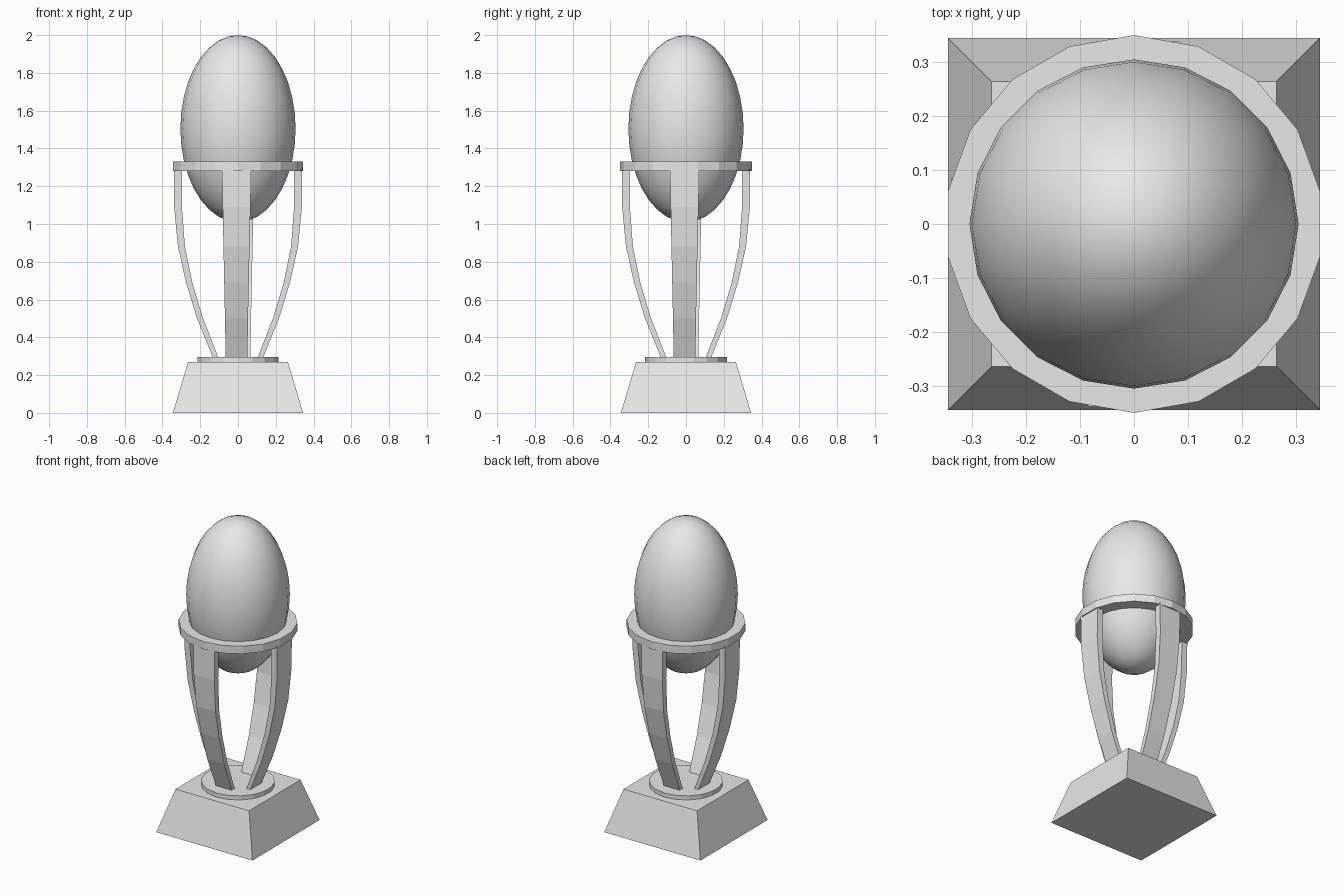
import bpy, bmesh, math
from mathutils import Matrix

if "Cube" in bpy.data.objects:
    bpy.data.objects.remove(bpy.data.objects["Cube"], do_unlink=True)

GREY = (0.8, 0.8, 0.8, 1)
metal = bpy.data.materials.new("pale_grey")
metal.use_nodes = True
metal.diffuse_color = GREY
metal.node_tree.nodes["Principled BSDF"].inputs["Base Color"].default_value = GREY


def finish(name, bm):
    bmesh.ops.recalc_face_normals(bm, faces=bm.faces)
    mesh = bpy.data.meshes.new(name)
    bm.to_mesh(mesh)
    bm.free()
    mesh.materials.append(metal)
    obj = bpy.data.objects.new(name, mesh)
    bpy.context.collection.objects.link(obj)
    return obj


def frustum(name, sides, r1, r2, z1, z2, turn):
    bm = bmesh.new()
    place = Matrix.Translation((0, 0, (z1 + z2) / 2)) @ Matrix.Rotation(turn, 4, 'Z')
    bmesh.ops.create_cone(bm, cap_ends=True, segments=sides, radius1=r1,
                          radius2=r2, depth=z2 - z1, matrix=place)
    return finish(name, bm)


# Tapered square plinth and round plate on top of it
root2 = math.sqrt(2)
frustum("plinth", 4, 0.345 * root2, 0.264 * root2, 0, 0.27, math.pi / 4)
frustum("plinth_plate", 18, 0.217, 0.217, 0.27, 0.297, 0)

# Flat ring that carries the egg
bm = bmesh.new()
loops = []
for radius, z in ((0.35, 1.28), (0.35, 1.33), (0.265, 1.33), (0.265, 1.28)):
    loops.append([bm.verts.new((radius * math.sin(math.tau * i / 18),
                                radius * math.cos(math.tau * i / 18), z))
                  for i in range(18)])
for k in range(4):
    a, b = loops[k], loops[(k + 1) % 4]
    for i in range(18):
        j = (i + 1) % 18
        bm.faces.new((a[i], a[j], b[j], b[i]))
finish("support_ring", bm)

# Smooth egg
bm = bmesh.new()
bmesh.ops.create_uvsphere(bm, u_segments=20, v_segments=18, radius=1)
bmesh.ops.transform(bm, verts=bm.verts,
                    matrix=Matrix.Translation((0, 0, 1.505)) @ Matrix.Diagonal((0.305, 0.305, 0.495, 1)))
for face in bm.faces:
    face.smooth = True
finish("egg", bm)

# Curved legs: (height, outer radius, inner radius, left edge, right edge)
LEG = [(0.29, 0.132, 0.103, -0.065, 0.05),
       (0.50, 0.217, 0.185, -0.069, 0.053),
       (0.69, 0.275, 0.242, -0.073, 0.057),
       (0.88, 0.318, 0.281, -0.077, 0.061),
       (1.09, 0.338, 0.297, -0.081, 0.066),
       (1.29, 0.338, 0.297, -0.085, 0.07)]
for n, side in enumerate(("front", "left", "back", "right")):
    bm = bmesh.new()
    rows = [[bm.verts.new(p) for p in ((l, -o, z), (r, -o, z), (r, -i, z), (l, -i, z))]
            for z, o, i, l, r in LEG]
    for low, high in zip(rows, rows[1:]):
        for k in range(4):
            m = (k + 1) % 4
            bm.faces.new((low[k], low[m], high[m], high[k]))
    bm.faces.new(rows[0])
    bm.faces.new(rows[-1])
    bmesh.ops.rotate(bm, verts=bm.verts, cent=(0, 0, 0),
                     matrix=Matrix.Rotation(n * math.pi / 2, 3, 'Z'))
    finish(side + "_leg", bm)
